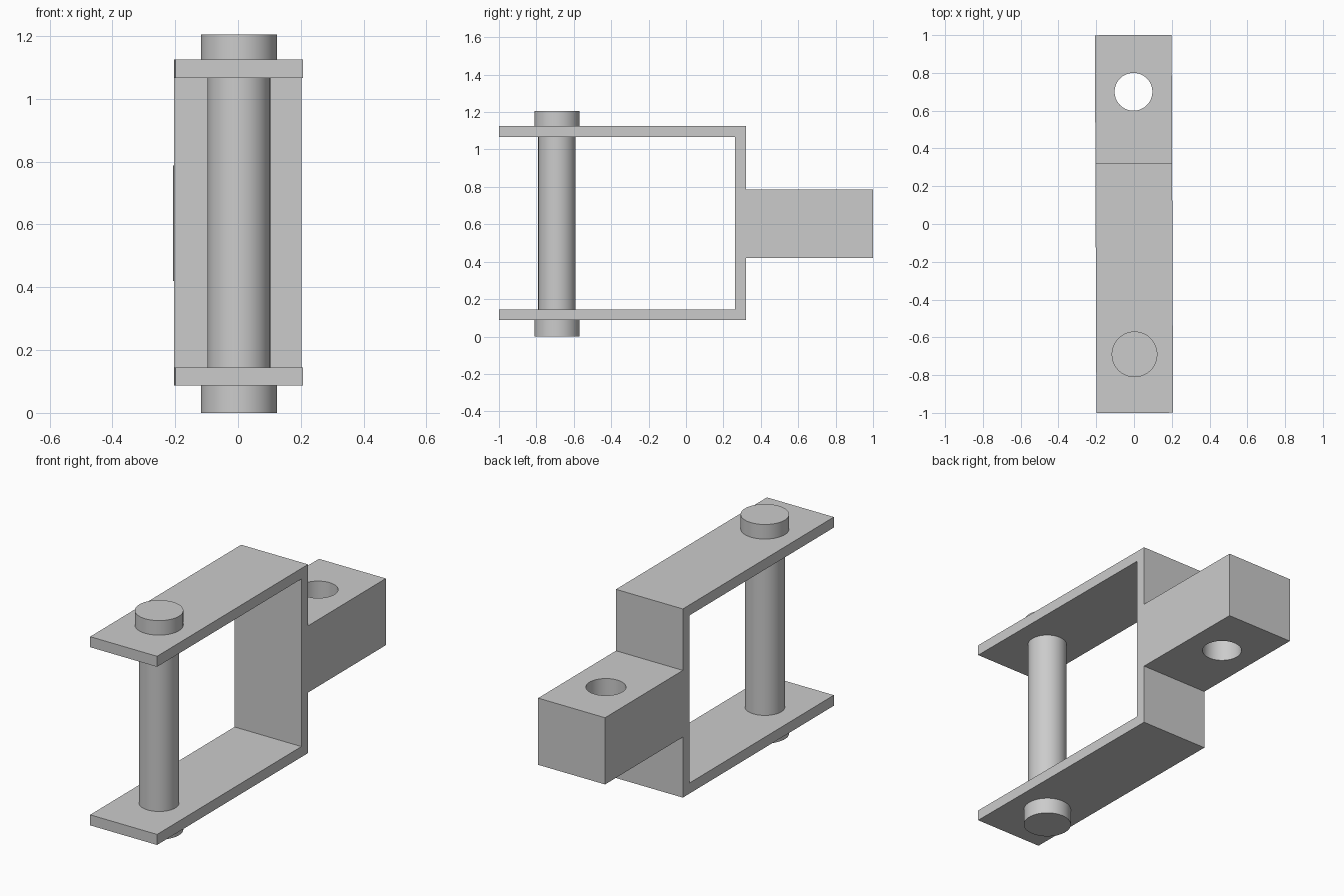
import bpy
import bmesh
import math
from mathutils import Matrix, Vector

default = bpy.data.objects.get("Cube")
if default:
    bpy.data.objects.remove(default, do_unlink=True)

# One plain metal colour
metal = bpy.data.materials.new("grey metal")
metal.use_nodes = True
GREY = (0.6, 0.6, 0.6, 1)
metal.diffuse_color = GREY
metal.node_tree.nodes["Principled BSDF"].inputs["Base Color"].default_value = GREY

TURN = Matrix.Rotation(0.004, 4, "Z")  # the whole clevis sits very slightly turned
SIDES = 64
HALF_WIDTH = 0.203
PLATE = 0.058
BOTTOM, TOP = 0.087, 1.125
BACK = 0.32
PIN_Y = -0.69


def finish(name, bm):
    bmesh.ops.recalc_face_normals(bm, faces=bm.faces)
    mesh = bpy.data.meshes.new(name)
    bm.to_mesh(mesh)
    bm.free()
    mesh.materials.append(metal)
    obj = bpy.data.objects.new(name, mesh)
    bpy.context.collection.objects.link(obj)
    return obj


def cylinder(name, radius, y, low, high):
    bm = bmesh.new()
    place = Matrix.Translation((0, y, (low + high) / 2))
    bmesh.ops.create_cone(bm, cap_ends=True, segments=SIDES, radius1=radius,
                          radius2=radius, depth=high - low, matrix=place)
    return finish(name, bm)


def select_only(obj):
    bpy.ops.object.select_all(action="DESELECT")
    obj.select_set(True)
    bpy.context.view_layer.objects.active = obj


# Fork and shank: one side profile (y, z) extruded across the width
shank_low, shank_high = 0.42, 0.787
profile = [
    (-1, BOTTOM), (BACK, BOTTOM), (BACK, shank_low), (1, shank_low),
    (1, shank_high), (BACK, shank_high), (BACK, TOP), (-1, TOP),
    (-1, TOP - PLATE), (BACK - PLATE, TOP - PLATE),
    (BACK - PLATE, BOTTOM + PLATE), (-1, BOTTOM + PLATE),
]
bm = bmesh.new()
side = bm.faces.new([bm.verts.new((-HALF_WIDTH, y, z)) for y, z in profile])
extruded = bmesh.ops.extrude_face_region(bm, geom=[side], use_keep_orig=True)
moved = [v for v in extruded["geom"] if isinstance(v, bmesh.types.BMVert)]
bmesh.ops.translate(bm, verts=moved, vec=Vector((2 * HALF_WIDTH, 0, 0)))
fork = finish("fork_bracket", bm)

# Vertical bore through the shank
cutter = cylinder("bore_cutter", 0.1, 0.7, shank_low - 0.1, shank_high + 0.1)
cutter.hide_render = True
bore = fork.modifiers.new("bore", "BOOLEAN")
bore.operation = "DIFFERENCE"
bore.solver = "EXACT"
bore.object = cutter
select_only(fork)
bpy.ops.object.modifier_apply(modifier=bore.name)
bpy.data.objects.remove(cutter, do_unlink=True)

# Cross pin with a head outside each fork plate
parts = [
    fork,
    cylinder("pin_shaft", 0.1, PIN_Y, BOTTOM, TOP),
    cylinder("pin_head_bottom", 0.121, PIN_Y, 0, BOTTOM),
    cylinder("pin_head_top", 0.121, PIN_Y, TOP, 1.205),
]

for part in parts:
    part.data.transform(TURN)
    select_only(part)
    bpy.ops.object.shade_smooth_by_angle(angle=math.radians(30))
